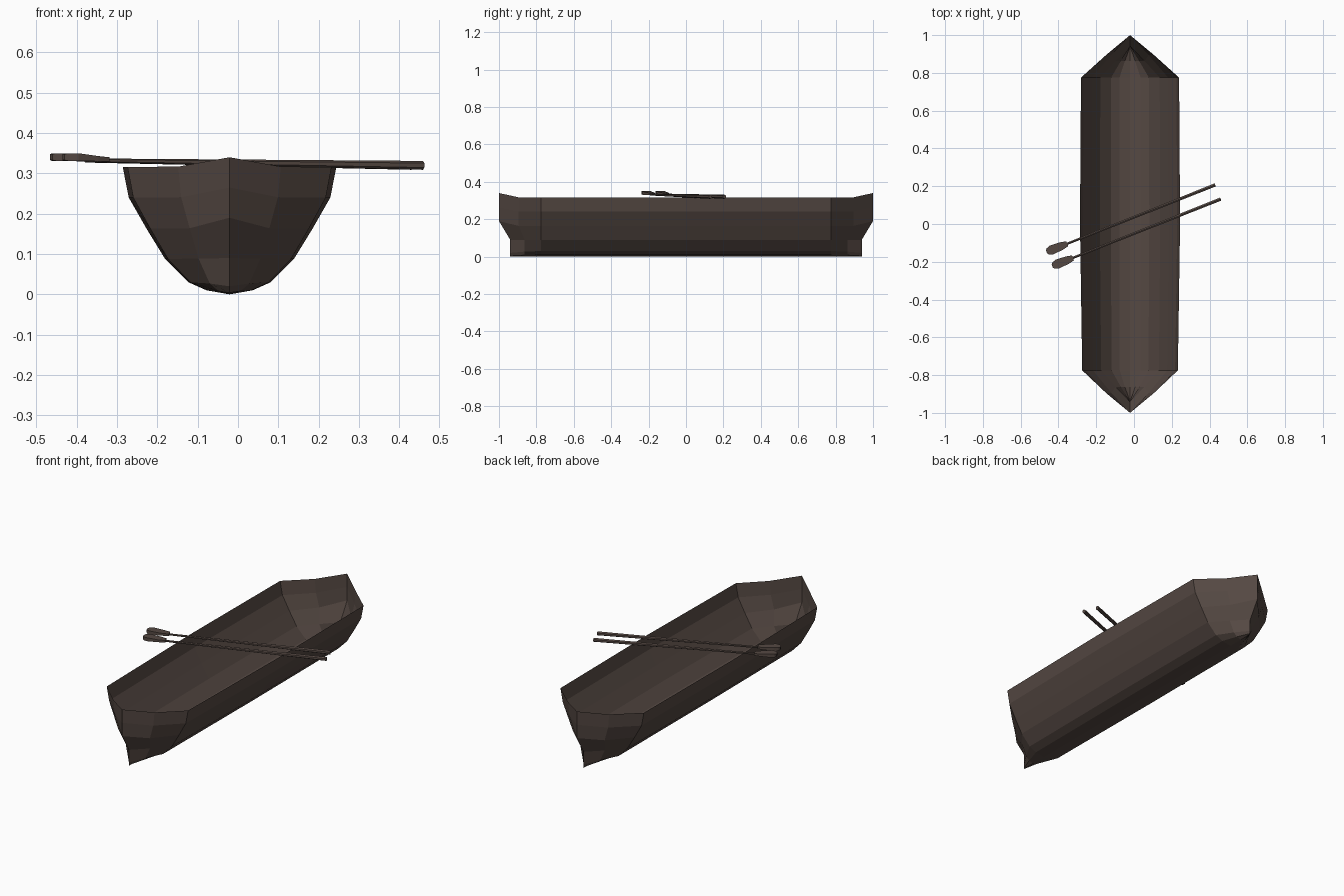
import bpy, bmesh, math
from mathutils import Vector

if "Cube" in bpy.data.objects:
    bpy.data.objects.remove(bpy.data.objects["Cube"])

wood = bpy.data.materials.new("dark brown wood")
wood.diffuse_color = (0.091, 0.066, 0.056, 1)
wood.use_nodes = True
wood.node_tree.nodes["Principled BSDF"].inputs["Base Color"].default_value = wood.diffuse_color
CX = -0.021


def make(name, bm):
    bmesh.ops.remove_doubles(bm, verts=bm.verts, dist=0.0005)
    bmesh.ops.recalc_face_normals(bm, faces=bm.faces)
    me = bpy.data.meshes.new(name)
    bm.to_mesh(me)
    bm.free()
    me.materials.append(wood)
    ob = bpy.data.objects.new(name, me)
    bpy.context.collection.objects.link(ob)
    return ob


def skin(bm, rings, closed):
    """Bridge consecutive rows of points with faces."""
    rows = [[bm.verts.new(p) for p in r] for r in rings]
    for a, b in zip(rows, rows[1:]):
        n = len(a)
        for i in range(n if closed else n - 1):
            j = (i + 1) % n
            bm.faces.new((a[i], a[j], b[j], b[i]))
    if closed:
        bm.faces.new(rows[0])
        bm.faces.new(rows[-1])


# hull levels: half width, height amidships, height at the stem, stem y
LEVELS = [(0.265, 0.316, 0.34, 1.0), (0.25, 0.24, 0.265, 1.0),
          (0.206, 0.163, 0.19, 1.0), (0.16, 0.088, 0.09, 0.94),
          (0.102, 0.03, 0.02, 0.94), (0.057, 0.01, 0.004, 0.94),
          (0.0, 0.0, 0.0, 0.94)]


def station(side, t, scale):
    """Hull section; t runs from the straight body (0) to the stem (1)."""
    right = []
    for w, z, zs, ys in LEVELS:
        y = side * (0.775 + (ys - 0.775) * t)
        k = max(0, 2 * t - 1) if z > 0.1 else t   # rim rises only near the stem
        lift = z + (zs - z) * (k if t == 1 else k * 0.6)
        right.append(Vector((w * scale, y, lift)))
    left = [Vector((-p.x, p.y, p.z)) for p in right[-2::-1]]
    return [p + Vector((CX, 0, 0)) for p in right + left]


mid = [Vector((p.x, 0, p.z)) for p in station(1, 0, 1)]
bm = bmesh.new()
skin(bm, [station(-1, 1, 0), station(-1, 0.53, 0.48), station(-1, 0, 0.955), mid,
          station(1, 0, 0.98), station(1, 0.53, 0.48), station(1, 1, 0)], False)
# remove collapsed faces at the stems
bmesh.ops.dissolve_degenerate(bm, dist=0.0005, edges=bm.edges)
make("hull", bm)


# oars: rows of distance from handle end, half width, bottom z, top z
def oar(name, grip, tip):
    a, b = Vector((*grip, 0)), Vector((*tip, 0))
    d = (b - a).normalized()
    s = Vector((-d.y, d.x, 0))
    length = (b - a).length

    def tube(bm, rows, sides):
        rings = []
        for dist, w, z0, z1 in rows:
            ring = []
            for i in range(sides):
                an = 2 * math.pi * (i + 0.5) / sides
                c = a + d * dist + s * (w * math.cos(an))
                c.z = (z0 + z1) / 2 + (z1 - z0) / 2 * math.sin(an)
                ring.append(c)
            rings.append(ring)
        skin(bm, rings, True)

    bm = bmesh.new()
    tube(bm, [(0, 0.01, 0.309, 0.331), (length - 0.09, 0.007, 0.327, 0.337)], 6)
    make(name + "_shaft", bm)

    # blade: flat paddle outline
    bm = bmesh.new()
    L = length
    rows = [(L - 0.118, 0.014, 0.329, 0.340), (L - 0.085, 0.021, 0.330, 0.343),
            (L - 0.03, 0.025, 0.331, 0.350), (L - 0.008, 0.018, 0.331, 0.350),
            (L, 0.008, 0.333, 0.348)]
    skin(bm, [[a + d * q + s * (u * w) + Vector((0, 0, z1 if top else z0))
               for u, top in ((-1, 0), (1, 0), (1, 1), (-1, 1))]
              for q, w, z0, z1 in rows], True)
    make(name + "_blade", bm)


oar("back_oar", (0.43, 0.207), (-0.463, -0.148))
oar("front_oar", (0.459, 0.132), (-0.433, -0.223))
